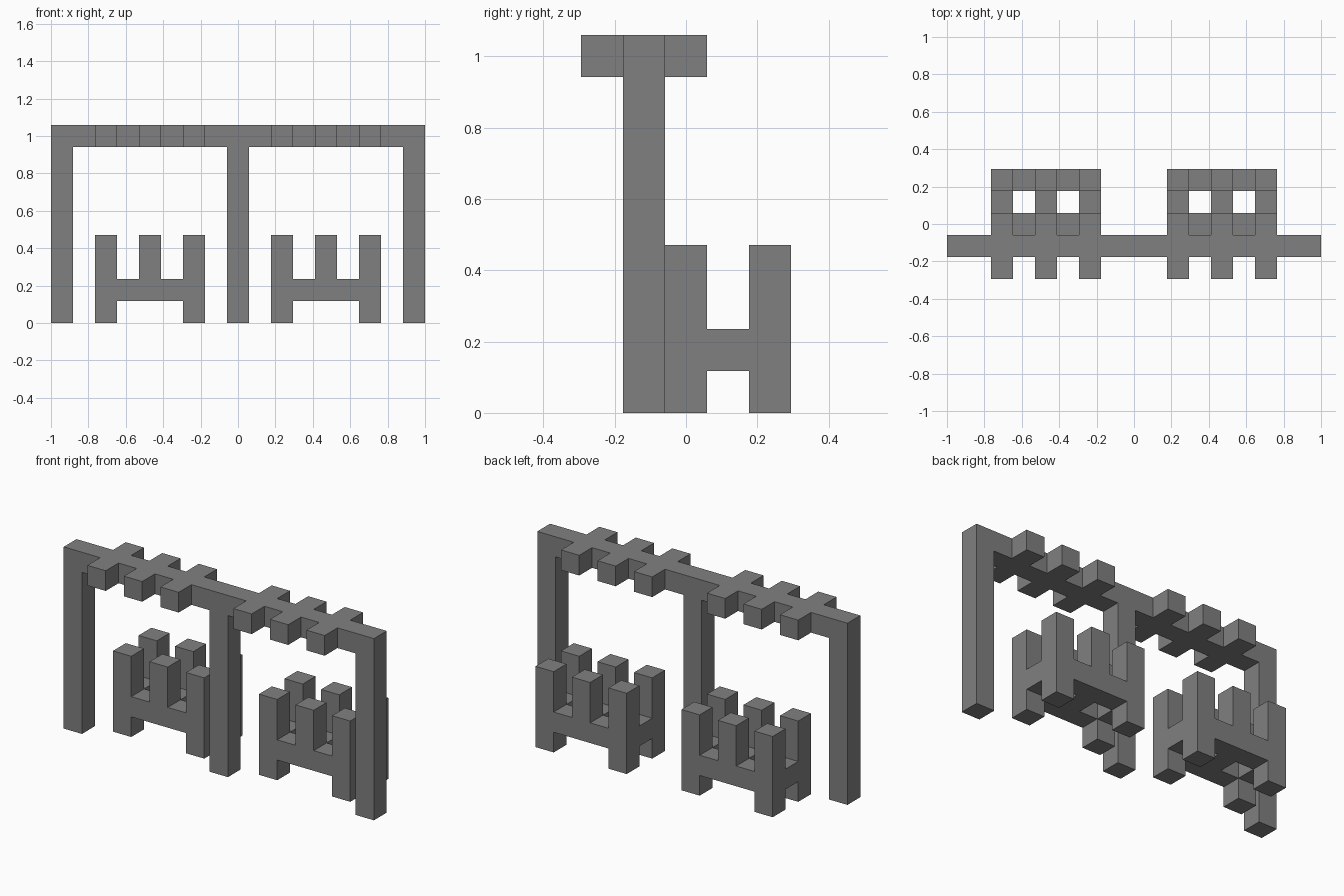
import bpy
import bmesh
import math
from mathutils import Vector

if "Cube" in bpy.data.objects:
    bpy.data.objects.remove(bpy.data.objects["Cube"], do_unlink=True)

U = 2 / 17                       # side of one square beam
ORIGIN = Vector((-8.5, -2.5, 0))

grey = bpy.data.materials.new("plain grey")
grey.use_nodes = True
grey.diffuse_color = (0.216, 0.216, 0.216, 1)
grey.node_tree.nodes["Principled BSDF"].inputs["Base Color"].default_value = grey.diffuse_color


def block(x, y, z):
    """Unit cells filling half-open ranges along each axis."""
    return {(i, j, k) for i in range(*x) for j in range(*y) for k in range(*z)}


def build(name, cells):
    """Join cells into one clean shell with no inner walls."""
    bm = bmesh.new()
    for cell in cells:
        centre = Vector(cell) + Vector((0.5, 0.5, 0.5))
        made = bmesh.ops.create_cube(bm, size=1)["verts"]
        faces = {f for v in made for f in v.link_faces}
        bm.normal_update()
        hidden = [f for f in faces
                  if tuple(c + round(n) for c, n in zip(cell, f.normal)) in cells]
        bmesh.ops.translate(bm, verts=made, vec=centre)
        bmesh.ops.delete(bm, geom=hidden, context="FACES")
    bmesh.ops.remove_doubles(bm, verts=bm.verts, dist=0.01)
    bmesh.ops.dissolve_limit(bm, angle_limit=math.radians(1),
                             verts=bm.verts, edges=bm.edges)
    for v in bm.verts:
        v.co = (v.co + ORIGIN) * U
    mesh = bpy.data.meshes.new(name)
    bm.to_mesh(mesh)
    bm.free()
    mesh.materials.append(grey)
    obj = bpy.data.objects.new(name, mesh)
    bpy.context.collection.objects.link(obj)


# Overhead frame: long beam, three posts, short crossbars
frame = block((0, 17), (1, 2), (8, 9))
for x in (0, 8, 16):
    frame |= block((x, x + 1), (1, 2), (0, 9))
for start in (2, 10):
    for x in range(start, start + 5, 2):
        frame |= block((x, x + 1), (0, 3), (8, 9))
build("overhead_frame", frame)

# Two open seats: rails, slats, uprights and corner legs
for side, start in (("right", 2), ("left", 10)):
    seat = set()
    for y in (2, 4):
        seat |= block((start, start + 5), (y, y + 1), (1, 2))
        for x in (start, start + 2, start + 4):
            bottom = 1 if x == start + 2 else 0
            seat |= block((x, x + 1), (y, y + 1), (bottom, 4))
            seat |= block((x, x + 1), (2, 5), (1, 2))
    build(side + "_seat", seat)
